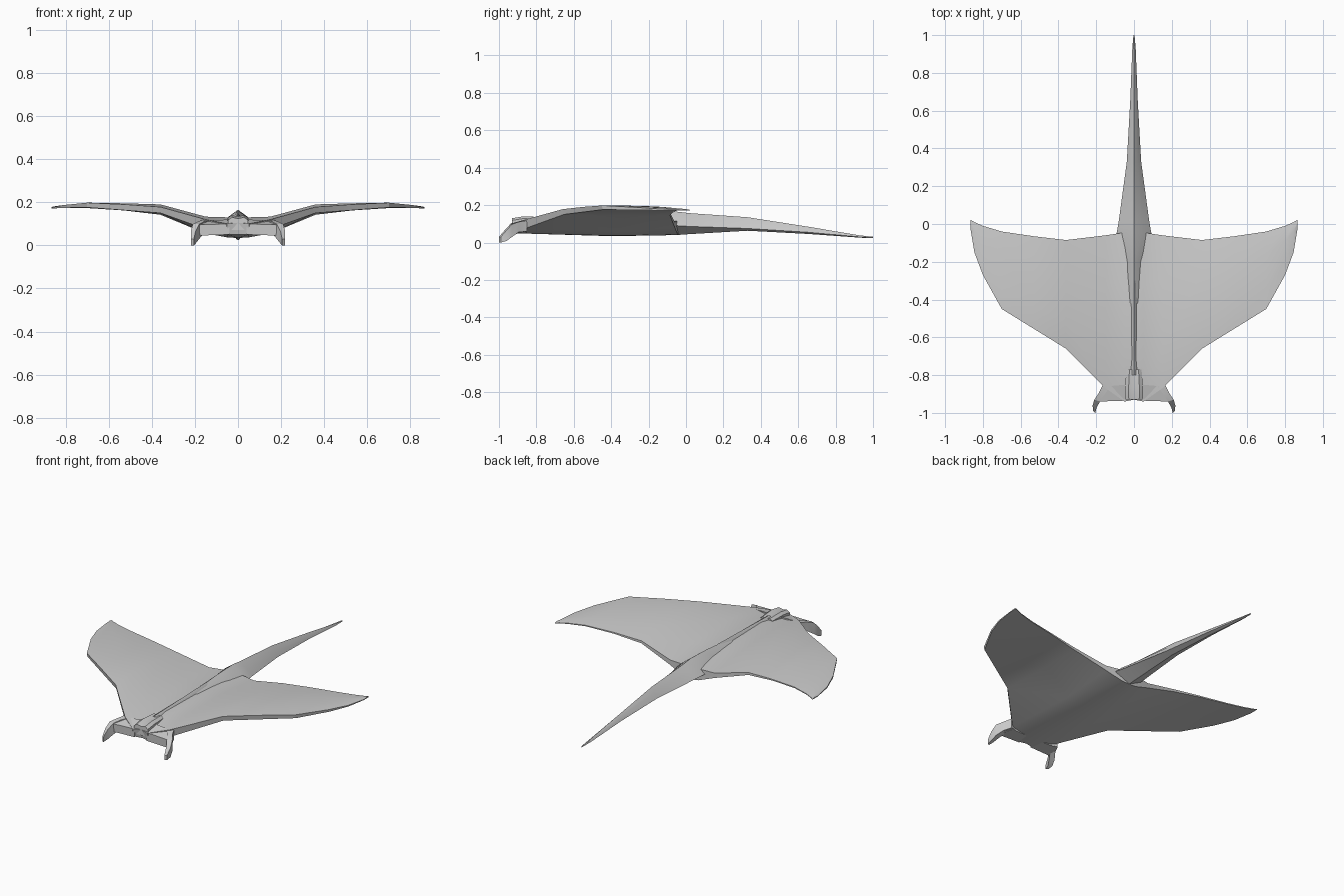
import bpy, bmesh, math

if "Cube" in bpy.data.objects:
    bpy.data.objects.remove(bpy.data.objects["Cube"])


def loft(name, rings, mirror=False, cap_start=True):
    """Skin a list of equal-length point rings into a closed mesh."""
    bm = bmesh.new()
    loops = [[bm.verts.new(p) for p in r] for r in rings]
    n = len(loops[0])
    for a, b in zip(loops, loops[1:]):
        for i in range(n):
            j = (i + 1) % n
            bm.faces.new((a[i], a[j], b[j], b[i]))
    if cap_start:
        bm.faces.new(loops[0])
    bm.faces.new(loops[-1][::-1])
    bmesh.ops.recalc_face_normals(bm, faces=bm.faces)
    if not cap_start:
        # open root: make sure the top faces look up
        bm.faces.ensure_lookup_table()
        if bm.faces[1].normal.z < 0:
            bmesh.ops.reverse_faces(bm, faces=bm.faces)
    me = bpy.data.meshes.new(name)
    bm.to_mesh(me)
    bm.free()
    ob = bpy.data.objects.new(name, me)
    bpy.context.collection.objects.link(ob)
    if mirror:
        m = ob.modifiers.new("mirror", 'MIRROR')
        m.use_clip = True
    bpy.ops.object.select_all(action='DESELECT')
    ob.select_set(True)
    bpy.context.view_layer.objects.active = ob
    bpy.ops.object.shade_smooth_by_angle(angle=math.radians(25))
    return ob


def wing_section(x, y0, y1, z_front, z_crown, z_back, z_low_front, z_low, z_low_back):
    c = y1 - y0
    return [(x, y0, z_front), (x, y0 + .25 * c, z_crown), (x, y0 + .7 * c, (z_crown + z_back) / 2 + .004),
            (x, y1, z_back), (x, y1, z_low_back), (x, y0 + .6 * c, z_low), (x, y0 + .012 * c, z_low_front)]


# flat body and wings, stations from centre to tip
# x, front y, back y, then top heights (front, crown, back), bottom heights (front, middle, back)
stations = [
    (0, -.93, -.04, .105, .135, .12, .05, .034, .04),
    (.05, -.94, -.045, .10, .13, .115, .05, .037, .045),
    (.15, -.87, -.06, .12, .133, .11, .075, .055, .08),
    (.36, -.66, -.085, .178, .190, .16, .150, .142, .145),
    (.53, -.555, -.065, .190, .195, .173, .163, .162, .165),
    (.70, -.45, -.04, .198, .198, .180, .176, .173, .174),
    (.80, -.27, -.01, .188, .188, .178, .174, .173, .173),
    (.845, -.15, .01, .180, .180, .176, .172, .172, .172),
    (.865, -.03, .022, .175, .175, .174, .171, .171, .171),
]
loft("body_and_wings", [wing_section(*s) for s in stations], mirror=True, cap_start=False)


# tail and back ridge: diamond rings along y
def diamond(y, w, top, side, low):
    return [(0, y, top), (w * .5, y, (top + side) / 2 + .004), (w, y, side), (0, y, low),
            (-w, y, side), (-w * .5, y, (top + side) / 2 + .004)]


tail = [(-.42, .045, .14, .11, .06), (-.2, .05, .16, .105, .05), (-.05, .092, .165, .09, .04),
        (.02, .08, .157, .086, .045), (.33, .038, .135, .075, .063), (.65, .02, .085, .055, .046),
        (.93, .009, .038, .03, .026), (1, .003, .028, .026, .023)]
loft("tail", [diamond(*t) for t in tail])

# low spine joining head to tail
spine = [(-.8, .02, .139, .12, .09), (-.6, .02, .145, .12, .09), (-.3, .02, .153, .12, .09)]
loft("spine", [diamond(*t) for t in spine])


# raised head block above the mouth
def head_ring(y, w, top):
    return [(w, y, .07), (w, y, top - .012), (w * .6, y, top), (0, y, top - .006),
            (-w * .6, y, top), (-w, y, top - .012), (-w, y, .07)]


loft("head", [head_ring(-.93, .046, .13), head_ring(-.87, .048, .14), head_ring(-.77, .04, .136)])


# horn-like head fins: a flat blade reaching forward and curling down
def fin_ring(x, y, top, low, t):
    return [(x - t, y, top), (x + t, y + .01, top), (x + t, y + .01, low), (x - t, y, low)]


fin = [(.145, -.86, .118, .06, .02), (.172, -.905, .11, .055, .014),
       (.195, -.94, .098, .03, .015), (.208, -.97, .065, .008, .011), (.211, -1.0, .03, 0, .006)]
loft("head_fin", [fin_ring(*f) for f in fin], mirror=True)


# web between mouth and head fin
web = [[(.04, -.935, .10), (.04, -.85, .12), (.04, -.85, .05), (.04, -.935, .05)],
       [(.19, -.94, .095), (.15, -.86, .115), (.15, -.86, .06), (.19, -.935, .045)]]
loft("mouth_web", web, mirror=True)
